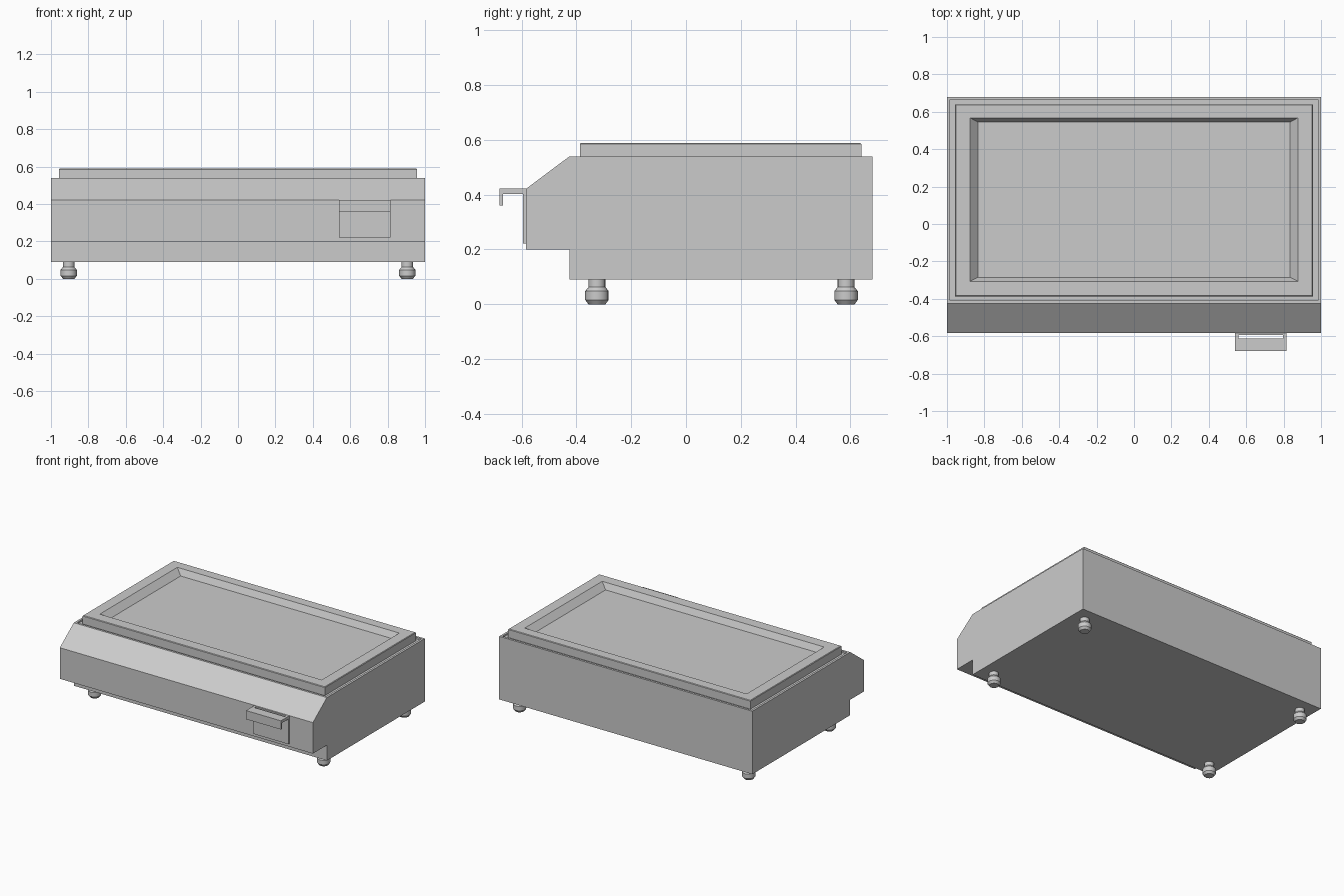
import bpy, bmesh
from math import pi, sin, cos

if "Cube" in bpy.data.objects:
    bpy.data.objects.remove(bpy.data.objects["Cube"])


def make_object(name, bm):
    bmesh.ops.recalc_face_normals(bm, faces=bm.faces[:])
    mesh = bpy.data.meshes.new(name)
    bm.to_mesh(mesh)
    bm.free()
    obj = bpy.data.objects.new(name, mesh)
    bpy.context.collection.objects.link(obj)
    return obj


def loft(bm, rings, cap=True):
    """Join equal-length closed rings of points, optionally capping both ends."""
    loops = [[bm.verts.new(p) for p in ring] for ring in rings]
    n = len(loops[0])
    for a, b in zip(loops, loops[1:]):
        for i in range(n):
            j = (i + 1) % n
            bm.faces.new((a[i], a[j], b[j], b[i]))
    if cap:
        bm.faces.new(loops[0][::-1])
        bm.faces.new(loops[-1])


def rect(x, y0, y1, z):
    return [(-x, y0, z), (x, y0, z), (x, y1, z), (-x, y1, z)]


def add_box(bm, x0, x1, y0, y1, z0, z1):
    loft(bm, [[(x0, y0, z), (x1, y0, z), (x1, y1, z), (x0, y1, z)]
              for z in (z0, z1)])


# Housing: side profile extruded across, with a shallow recess in the top
profile = [(-0.425, 0.09), (0.68, 0.09), (0.68, 0.54), (-0.425, 0.54),
           (-0.583, 0.422), (-0.583, 0.20), (-0.425, 0.20)]
bm = bmesh.new()
loft(bm, [[(x, y, z) for y, z in profile] for x in (-1, 1)])
bmesh.ops.recalc_face_normals(bm, faces=bm.faces[:])
top = max(bm.faces, key=lambda f: f.calc_center_median().z)
bmesh.ops.inset_region(bm, faces=[top], thickness=0.022)
floor = bmesh.ops.extrude_discrete_faces(bm, faces=[top])["faces"][0]
bmesh.ops.translate(bm, verts=floor.verts[:], vec=(0, 0, -0.012))
make_object("housing", bm)

# Cooking plate with a sunken, sloped-wall surface
bm = bmesh.new()
loft(bm, [rect(0.957, -0.387, 0.64, 0.525),
          rect(0.957, -0.387, 0.64, 0.585),
          rect(0.953, -0.383, 0.636, 0.589),
          rect(0.877, -0.307, 0.568, 0.589),
          rect(0.835, -0.285, 0.545, 0.547)])
make_object("griddle_plate", bm)

# Grease tray handle: back plate, slotted top, hanging lip
bm = bmesh.new()
X0, X1 = 0.54, 0.815
add_box(bm, X0, X1, -0.594, -0.582, 0.222, 0.422)
add_box(bm, X0, X1, -0.68, -0.612, 0.402, 0.422)
add_box(bm, X0, X0 + 0.018, -0.612, -0.594, 0.402, 0.422)
add_box(bm, X1 - 0.018, X1, -0.612, -0.594, 0.402, 0.422)
add_box(bm, X0, X1, -0.68, -0.667, 0.36, 0.402)
make_object("tray_handle", bm)

# Four turned feet
foot = [(0.031, 0), (0.043, 0.016), (0.043, 0.048), (0.031, 0.063), (0.031, 0.092)]
SIDES = 16
for side, cx in (("left", -0.905), ("right", 0.905)):
    for end, cy in (("front", -0.325), ("back", 0.584)):
        bm = bmesh.new()
        loft(bm, [[(cx + r * cos(2 * pi * i / SIDES), cy + r * sin(2 * pi * i / SIDES), z)
                   for i in range(SIDES)] for r, z in foot])
        obj = make_object(f"foot_{end}_{side}", bm)
        bpy.ops.object.select_all(action='DESELECT')
        obj.select_set(True)
        bpy.context.view_layer.objects.active = obj
        bpy.ops.object.shade_smooth_by_angle(angle=pi / 6)
